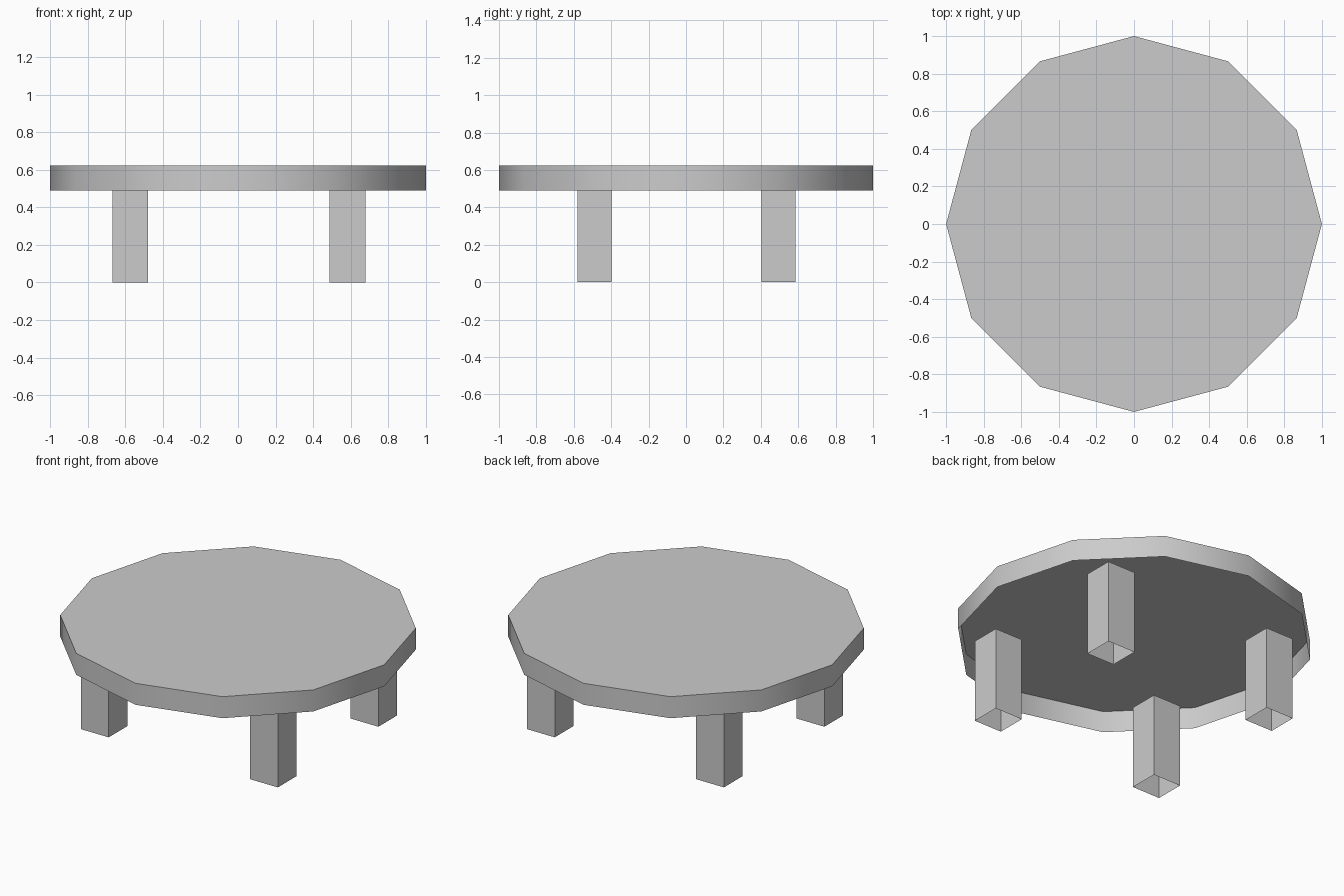
import bpy
import bmesh
import math

cube = bpy.data.objects.get("Cube")
if cube:
    bpy.data.objects.remove(cube, do_unlink=True)

grey = bpy.data.materials.new("plain_grey")
grey.use_nodes = True
colour = (0.6, 0.6, 0.6, 1.0)
grey.diffuse_color = colour
grey.node_tree.nodes["Principled BSDF"].inputs["Base Color"].default_value = colour


def prism(name, outline, bottom, top, capped):
    """Thin shell: side walls over an outline, open below, optionally closed on top."""
    bm = bmesh.new()
    low = [bm.verts.new((x, y, bottom)) for x, y in outline]
    high = [bm.verts.new((x, y, top)) for x, y in outline]
    count = len(outline)
    for i in range(count):
        j = (i + 1) % count
        bm.faces.new((low[i], low[j], high[j], high[i]))
    if capped:
        bm.faces.new(high)
    mesh = bpy.data.meshes.new(name)
    bm.to_mesh(mesh)
    bm.free()
    mesh.materials.append(grey)
    obj = bpy.data.objects.new(name, mesh)
    bpy.context.collection.objects.link(obj)
    return obj


# Twelve-sided table top: flat lid with a smooth-shaded rim, hollow underneath
sides = 12
ring = [(math.cos(math.tau * i / sides), math.sin(math.tau * i / sides))
        for i in range(sides)]
table_top = prism("table_top", ring, 0.49, 0.623, True)
bpy.ops.object.select_all(action="DESELECT")
table_top.select_set(True)
bpy.context.view_layer.objects.active = table_top
bpy.ops.object.shade_smooth_by_angle(angle=math.radians(40))

# Four hollow square legs
half_x, half_y = 0.095, 0.091
for side, x in (("right", -0.574), ("left", 0.583)):
    for end, y in (("front", -0.488), ("back", 0.494)):
        square = [(x + sx * half_x, y + sy * half_y)
                  for sx, sy in ((-1, -1), (1, -1), (1, 1), (-1, 1))]
        prism(f"{end}_{side}_leg", square, 0.0, 0.515, False)
